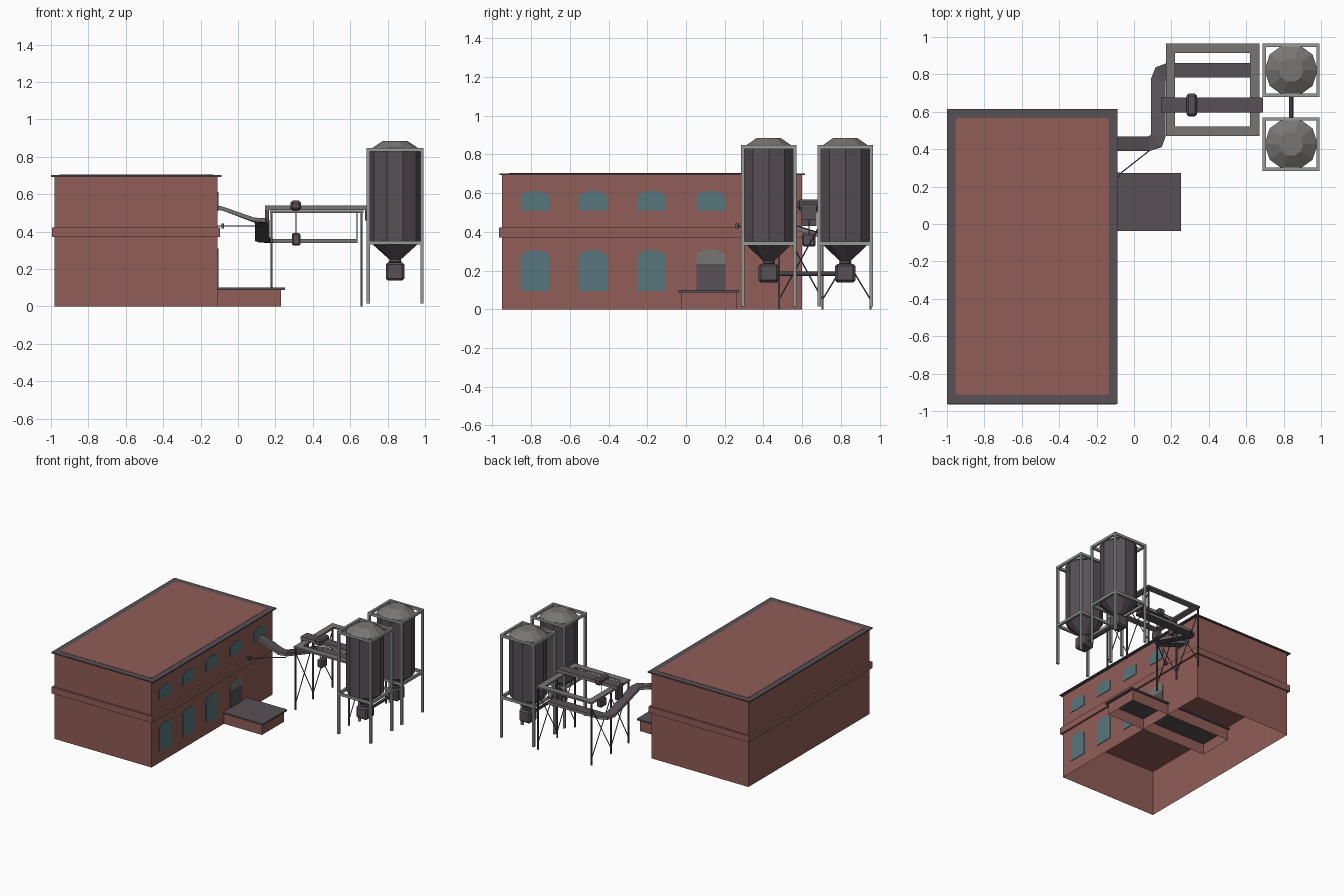
import bpy, bmesh, math
from mathutils import Vector

if "Cube" in bpy.data.objects:
    bpy.data.objects.remove(bpy.data.objects["Cube"])


def mat(name, rgb):
    m = bpy.data.materials.new(name)
    m.diffuse_color = (*rgb, 1)
    m.use_nodes = True
    m.node_tree.nodes["Principled BSDF"].inputs["Base Color"].default_value = m.diffuse_color
    return m


BRICK = mat("red brick", (0.28, 0.11, 0.095))
DARK = mat("dark metal", (0.098, 0.08, 0.093))
GREY = mat("warm grey metal", (0.19, 0.182, 0.175))
FRAME = mat("pale frame metal", (0.30, 0.325, 0.31))
GLASS = mat("teal glass", (0.093, 0.18, 0.20))


def finish(bm, name, *mats, recalc=True):
    if recalc:
        bmesh.ops.recalc_face_normals(bm, faces=bm.faces)
    me = bpy.data.meshes.new(name)
    bm.to_mesh(me)
    bm.free()
    for m in mats:
        me.materials.append(m)
    ob = bpy.data.objects.new(name, me)
    bpy.context.collection.objects.link(ob)
    return ob


def add_box(bm, x0, x1, y0, y1, z0, z1):
    vs = bmesh.ops.create_cube(bm, size=1)["verts"]
    for v in vs:
        v.co = Vector((x1 if v.co.x > 0 else x0, y1 if v.co.y > 0 else y0, z1 if v.co.z > 0 else z0))
    return vs


def box(name, m, *b, bevel=0, open_bottom=False):
    bm = bmesh.new()
    add_box(bm, *b)
    if open_bottom:
        bm.normal_update()
        bmesh.ops.delete(bm, geom=[f for f in bm.faces if f.normal.z < -0.9], context='FACES')
    if bevel:
        bmesh.ops.bevel(bm, geom=bm.edges[:], offset=bevel, segments=1, affect='EDGES')
    return finish(bm, name, m, recalc=not open_bottom)


def rod(name, m, a, b, r, sides=6):
    a, b = Vector(a), Vector(b)
    bm = bmesh.new()
    bmesh.ops.create_cone(bm, cap_ends=True, segments=sides, radius1=r, radius2=r, depth=(b - a).length)
    bm.transform((b - a).to_track_quat('Z', 'Y').to_matrix().to_4x4())
    bmesh.ops.translate(bm, verts=bm.verts, vec=(a + b) / 2)
    return finish(bm, name, m)


def lathe(name, m, cx, cy, profile, sides=10):
    bm = bmesh.new()
    rings = [[bm.verts.new((cx + r * math.cos(2 * math.pi * i / sides),
                            cy + r * math.sin(2 * math.pi * i / sides), z)) for i in range(sides)]
             for r, z in profile]
    for a, b in zip(rings, rings[1:]):
        for i in range(sides):
            j = (i + 1) % sides
            bm.faces.new((a[i], a[j], b[j], b[i]))
    bm.faces.new(rings[0])
    bm.faces.new(rings[-1])
    return finish(bm, name, m)


def prism(name, m, pts, vec):
    bm = bmesh.new()
    f = bm.faces.new([bm.verts.new(p) for p in pts])
    ext = bmesh.ops.extrude_face_region(bm, geom=[f])["geom"]
    bmesh.ops.translate(bm, vec=vec, verts=[g for g in ext if isinstance(g, bmesh.types.BMVert)])
    return finish(bm, name, m)


def arched_plate(name, m, y, z0, spring, z1, w=0.15, n=8):
    # flat panel with a shallow arched head on the right-hand wall
    pts = [(-0.115, y - w / 2, z0), (-0.115, y + w / 2, z0)]
    for i in range(n + 1):
        t = 1 - 2 * i / n
        pts.append((-0.115, y + t * w / 2, spring + (z1 - spring) * (1 - t * t)))
    return prism(name, m, pts, (0.0095, 0, 0))


def conveyor(name, path, half, thick):
    # rectangular trough swept along a path: dark belt faces, grey sides
    path = [Vector(p) for p in path]
    bm = bmesh.new()
    rings = []
    for i, p in enumerate(path):
        d0 = (p - path[max(i - 1, 0)]).to_2d()
        d1 = (path[min(i + 1, len(path) - 1)] - p).to_2d()
        d0 = d0.normalized() if d0.length else d1.normalized()
        d1 = d1.normalized() if d1.length else d0
        t = (d0 + d1).normalized()
        n = Vector((-t.y, t.x, 0)) * (half / max(t.dot(d0), 0.5))
        up = Vector((0, 0, thick / 2))
        rings.append([bm.verts.new(p + c) for c in (n + up, -n + up, -n - up, n - up)])
    for a, b in zip(rings, rings[1:]):
        for k in range(4):
            f = bm.faces.new((a[k], a[(k + 1) % 4], b[(k + 1) % 4], b[k]))
            f.material_index = k % 2
    bm.faces.new(rings[0])
    bm.faces.new(rings[-1])
    return finish(bm, name, DARK, GREY)


def square_ring(name, m, x0, x1, y0, y1, z0, z1, w):
    bm = bmesh.new()
    for b in ((x0, x1, y0, y0 + w), (x0, x1, y1 - w, y1), (x0, x0 + w, y0 + w, y1 - w), (x1 - w, x1, y0 + w, y1 - w)):
        add_box(bm, *b, z0, z1)
    return finish(bm, name, m)


# Brick building, open underneath, with belt course and flat roof
box("building_walls", BRICK, -0.98, -0.11, -0.95, 0.60, 0, 0.695, open_bottom=True)
box("belt_course", BRICK, -0.995, -0.095, -0.965, 0.615, 0.37, 0.422)
box("roof_slab", DARK, -1.0, -0.087, -0.962, 0.615, 0.693, 0.702)
rx0, rx1, ry0, ry1, c = -0.955, -0.133, -0.915, 0.568, 0.014
prism("roof_panel", BRICK, [(x, y, 0.700) for x, y in (
    (rx0 + c, ry0), (rx1 - c, ry0), (rx1, ry0 + c), (rx1, ry1 - c),
    (rx1 - c, ry1), (rx0 + c, ry1), (rx0, ry1 - c), (rx0, ry0 + c))], (0, 0, 0.004))

# Windows and door
for i, y in enumerate((-0.78, -0.48, -0.178, 0.128, 0.43)):
    arched_plate(f"upper_window_{i}", GLASS, y, 0.51, 0.59, 0.612)
    if i < 3:
        arched_plate(f"lower_window_{i}", GLASS, y, 0.095, 0.28, 0.307)
arched_plate("door_fanlight", GREY, 0.128, 0.235, 0.285, 0.31)
box("door", DARK, -0.115, -0.1055, 0.053, 0.203, 0.09, 0.235)

# Loading dock, running in under the building
box("dock_base", BRICK, -0.69, 0.23, -0.022, 0.26, 0, 0.09, open_bottom=True)
box("dock_slab", DARK, -0.70, 0.25, -0.038, 0.273, 0.088, 0.1)

# Two silos in square frames
SX = 0.84
for i, sy in enumerate((0.4275, 0.8225)):
    lathe(f"silo_shell_{i}", DARK, SX, sy, ((0.022, 0.22), (0.034, 0.24), (0.03, 0.25), (0.135, 0.345),
                                            (0.139, 0.35), (0.139, 0.83)))
    lathe(f"silo_roof_{i}", GREY, SX, sy, ((0.142, 0.828), (0.142, 0.834), (0.065, 0.885)))
    box(f"silo_outlet_{i}", DARK, SX - 0.05, SX + 0.05, sy - 0.052, sy + 0.052, 0.138, 0.235, bevel=0.012)
    hx, hy, w = 0.153, 0.143, 0.018
    for k, (z0, z1) in enumerate(((0.33, 0.35), (0.828, 0.848))):
        square_ring(f"silo_frame_{i}_{k}", FRAME, SX - hx, SX + hx, sy - hy, sy + hy, z0, z1, w)
    for sx in (-1, 1):
        for s in (-1, 1):
            x, y = SX + sx * (hx - w / 2), sy + s * (hy - w / 2)
            box(f"silo_leg_{i}", FRAME, x - w / 2, x + w / 2, y - w / 2, y + w / 2, 0.015, 0.84)
rod("outlet_pipe", DARK, (SX, 0.46, 0.183), (SX, 0.79, 0.183), 0.012, 8)

# Support frame with legs and cross bracing
square_ring("support_frame", GREY, 0.17, 0.67, 0.47, 0.965, 0.5, 0.514, 0.05)
LEG_Y = (0.48, 0.705, 0.953)
for x in (0.18, 0.66):
    for y in LEG_Y:
        box("support_leg", DARK, x - 0.005, x + 0.005, y - 0.005, y + 0.005, 0, 0.502)
    for a, b in zip(LEG_Y, LEG_Y[1:]):
        rod("brace_up", DARK, (x, a, 0.05), (x, b, 0.46), 0.0035)
        rod("brace_down", DARK, (x, b, 0.05), (x, a, 0.46), 0.0035)

# Lower conveyor from the building, turning and dropping towards the frame
conveyor("lower_conveyor", ((-0.12, 0.43, 0.53), (-0.08, 0.43, 0.522), (0.08, 0.43, 0.464), (0.118, 0.442, 0.46),
                            (0.13, 0.475, 0.45), (0.13, 0.77, 0.36), (0.145, 0.807, 0.352), (0.185, 0.822, 0.35),
                            (0.64, 0.822, 0.35)), 0.039, 0.022)
for y in (0.79, 0.854):
    rod("conveyor_hanger", DARK, (0.637, y, 0.35), (0.637, y, 0.505), 0.003)

# Upper conveyor with end chutes and drive units
conveyor("upper_conveyor", ((0.145, 0.635, 0.528), (0.69, 0.635, 0.528)), 0.04, 0.024)
box("intake_chute", DARK, 0.145, 0.165, 0.597, 0.673, 0.43, 0.53)
box("outlet_chute", DARK, 0.678, 0.69, 0.597, 0.673, 0.46, 0.53)
box("drive_motor", DARK, 0.28, 0.338, 0.575, 0.697, 0.513, 0.566, bevel=0.012)
box("hanging_motor", DARK, 0.288, 0.334, 0.6, 0.67, 0.325, 0.392, bevel=0.008)
rod("motor_hanger", DARK, (0.311, 0.635, 0.39), (0.311, 0.635, 0.52), 0.003)

# Thin stay rod with its end knob
rod("stay_rod", DARK, (-0.08, 0.265, 0.43), (0.13, 0.43, 0.43), 0.0035)
box("stay_knob", DARK, -0.087, -0.074, 0.255, 0.275, 0.417, 0.443)
rod("knob_pin", DARK, (-0.11, 0.265, 0.43), (-0.08, 0.265, 0.43), 0.003)
